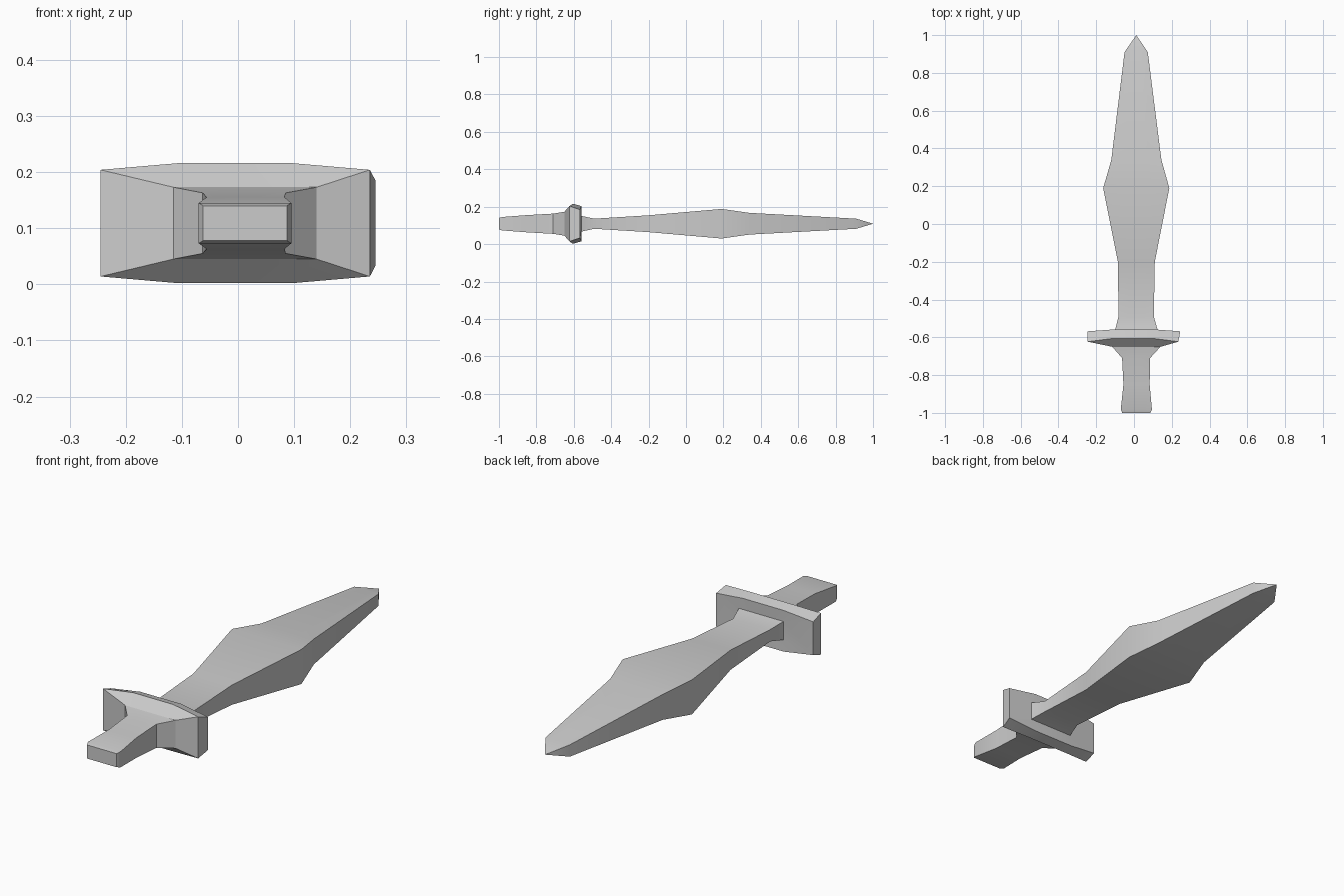
import bpy
import bmesh
import math

if "Cube" in bpy.data.objects:
    bpy.data.objects.remove(bpy.data.objects["Cube"], do_unlink=True)

MID_Z = 0.109

grey = bpy.data.materials.new("plain_grey")
grey.use_nodes = True
COLOUR = (0.6, 0.6, 0.6, 1.0)
grey.diffuse_color = COLOUR
grey.node_tree.nodes["Principled BSDF"].inputs["Base Color"].default_value = COLOUR


def ring(y, x0, x1, hz, crown=0.0, shift=0.0):
    """Rectangular section; crown raises the middle of the top and bottom edges."""
    cx, hx = (x0 + x1) / 2, (x1 - x0) / 2
    top = [(-1, 0), (-0.42, 1), (0.42, 1), (1, 0)]
    pts = [(cx + f * hx, y + m * shift, MID_Z + hz + m * crown) for f, m in top]
    return pts + [(x, yy, 2 * MID_Z - z) for x, yy, z in reversed(pts)]


def loft(name, rings, cap_start=False):
    bm = bmesh.new()
    loops = [[bm.verts.new(p) for p in r] for r in rings]
    for a, b in zip(loops, loops[1:]):
        for i in range(len(a)):
            j = (i + 1) % len(a)
            bm.faces.new((a[i], a[j], b[j], b[i]))
    if cap_start:
        bm.faces.new(list(reversed(loops[0])))
    bmesh.ops.remove_doubles(bm, verts=bm.verts, dist=0.0005)
    bmesh.ops.recalc_face_normals(bm, faces=bm.faces)
    mesh = bpy.data.meshes.new(name)
    bm.to_mesh(mesh)
    bm.free()
    mesh.materials.append(grey)
    obj = bpy.data.objects.new(name, mesh)
    bpy.context.collection.objects.link(obj)
    bpy.ops.object.select_all(action="DESELECT")
    obj.select_set(True)
    bpy.context.view_layer.objects.active = obj
    bpy.ops.object.shade_smooth_by_angle(angle=math.radians(30))
    return obj


# Sections shared where the parts meet
grip_end = ring(-0.65, -0.115, 0.14, 0.064)
blade_base = ring(-0.56, -0.1, 0.125, 0.042)

# Grip with a softened butt, flaring into the guard
loft("grip", [
    ring(-1.0, -0.062, 0.087, 0.031),
    ring(-0.982, -0.07, 0.095, 0.036),
    ring(-0.85, -0.056, 0.083, 0.046),
    ring(-0.71, -0.063, 0.085, 0.054),
    grip_end,
], cap_start=True)

# Crossguard with crowned long edges
loft("guard", [
    grip_end,
    ring(-0.623, -0.245, 0.235, 0.095, 0.012, 0.018),
    ring(-0.568, -0.245, 0.245, 0.076, 0.018, 0.01),
    blade_base,
])

# Leaf-shaped blade tapering to a point
loft("blade", [
    blade_base,
    ring(-0.49, -0.082, 0.105, 0.027),
    ring(-0.2, -0.085, 0.11, 0.045),
    ring(0.19, -0.163, 0.187, 0.079),
    ring(0.34, -0.12, 0.145, 0.058),
    ring(0.91, -0.05, 0.073, 0.027),
    ring(1.0, 0.012, 0.012, 0.0),
])
